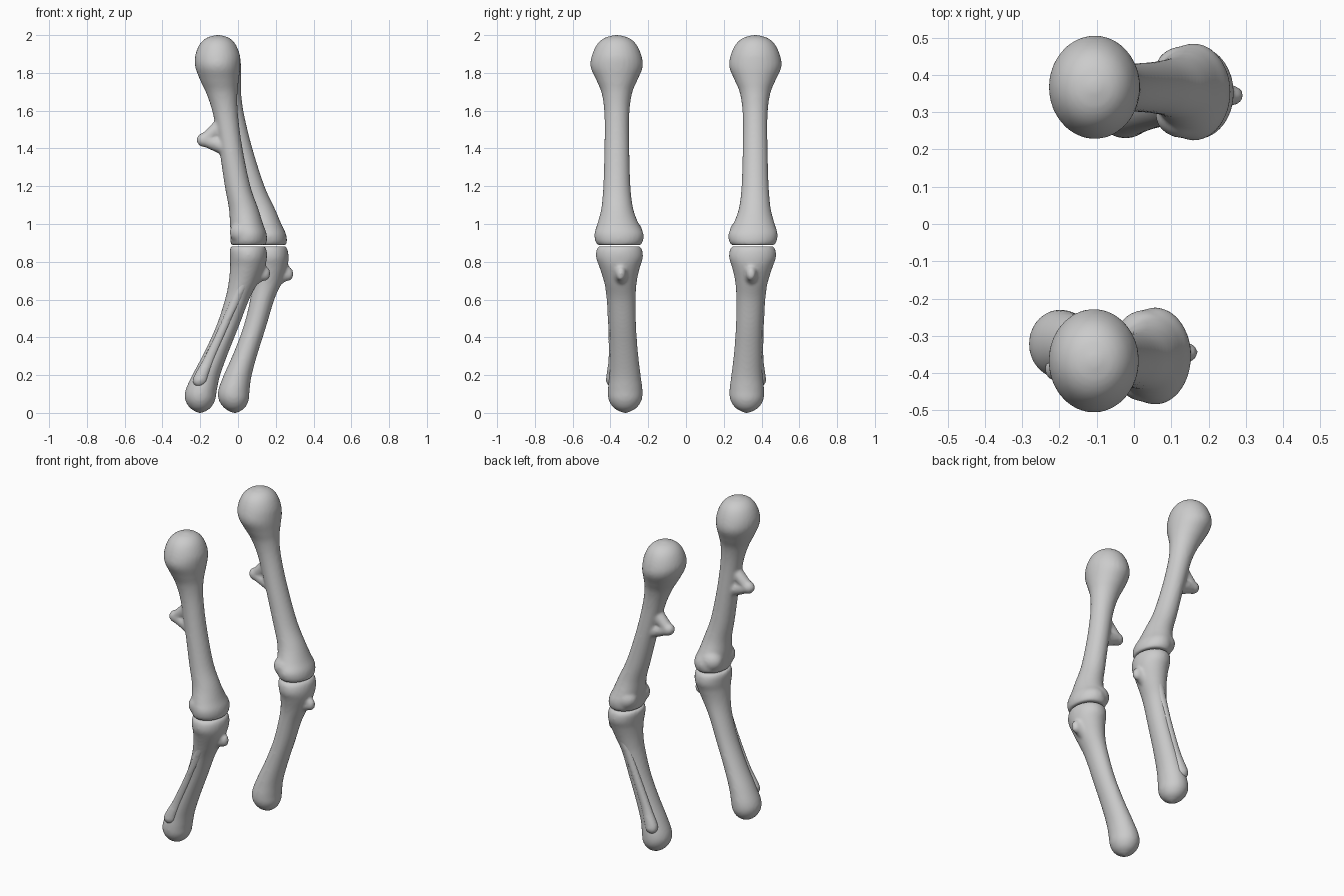
import bpy, bmesh, math
from mathutils import Vector, Matrix


def loft(bm, rings, n=28, sub=5):
    """Closed smooth tube; ring = (x, y, z, rx, ry), spline-interpolated."""
    R = [Vector(r) for r in rings]
    pts = []
    for i in range(len(R) - 1):
        p0, p1, p2, p3 = R[max(i - 1, 0)], R[i], R[i + 1], R[min(i + 2, len(R) - 1)]
        for k in range(sub):
            t = k / sub
            pts.append(0.5 * (2 * p1 + (p2 - p0) * t + (2 * p0 - 5 * p1 + 4 * p2 - p3) * t * t
                              + (3 * p1 - p0 - 3 * p2 + p3) * t ** 3))
    pts.append(R[-1])
    loops = []
    for x, y, z, rx, ry in pts:
        loops.append([bm.verts.new((x + rx * math.cos(a), y + ry * math.sin(a), z))
                      for a in (2 * math.pi * j / n for j in range(n))])
    for a, b in zip(loops, loops[1:]):
        for j in range(n):
            bm.faces.new((a[j], b[j], b[(j + 1) % n], a[(j + 1) % n]))
    bm.faces.new(loops[0])
    bm.faces.new(loops[-1][::-1])


def ball(bm, c, s):
    m = Matrix.Translation(c) @ Matrix.Diagonal((*s, 1))
    bmesh.ops.create_uvsphere(bm, u_segments=20, v_segments=12, radius=1, matrix=m)


def strut(bm, a, b, ra, rb):
    a, b = Vector(a), Vector(b)
    m = Matrix.Translation((a + b) / 2) @ (b - a).to_track_quat('Z', 'Y').to_matrix().to_4x4()
    bmesh.ops.create_cone(bm, cap_ends=True, segments=16, radius1=ra, radius2=rb,
                          depth=(b - a).length, matrix=m)


def shift(z):
    """Forward offset of the far leg's pose at height z."""
    if z > 0.88:
        return 0.11 * max(0, 1.87 - z) / 0.99
    return 0.11 + 0.065 * (0.88 - z) / 0.78


def finish(bm, name, far):
    if far:
        for v in bm.verts:
            v.co.x += shift(v.co.z)
            v.co.y *= -1
    bmesh.ops.recalc_face_normals(bm, faces=bm.faces)
    me = bpy.data.meshes.new(name)
    bm.to_mesh(me)
    bm.free()
    ob = bpy.data.objects.new(name, me)
    bpy.context.collection.objects.link(ob)
    # fuse the overlapping lumps into one organic skin
    r = ob.modifiers.new("fuse", 'REMESH')
    r.mode = 'VOXEL'
    r.voxel_size = 0.009
    r.use_smooth_shade = True
    s = ob.modifiers.new("soften", 'SMOOTH')
    s.factor = 0.5
    s.iterations = 6


for far in (False, True):
    side = "far" if far else "near"

    # thigh bone: round head, shaft, flared knee end
    bm = bmesh.new()
    loft(bm, [(-.105, -.367, 2.0, .012, .012), (-.107, -.367, 1.985, .06, .065),
              (-.108, -.367, 1.95, .096, .105), (-.108, -.367, 1.89, .119, .132),
              (-.107, -.367, 1.83, .119, .138), (-.098, -.366, 1.76, .102, .108),
              (-.085, -.366, 1.69, .082, .08), (-.066, -.366, 1.58, .066, .066),
              (-.038, -.366, 1.4, .062, .066), (-.002, -.366, 1.2, .068, .072),
              (.03, -.364, 1.08, .078, .085), (.045, -.36, 1.0, .088, .11),
              (.056, -.355, .95, .095, .13), (.056, -.354, .91, .097, .127),
              (.055, -.354, .888, .09, .113)])
    for dy in (-.06, .06):
        ball(bm, (.03, -.354 + dy, .955), (.075, .064, .066))
    # side knob on the shaft, two ridges meeting at a tip
    tip = (-.178, -.366, 1.445)
    strut(bm, (-.06, -.366, 1.55), tip, .042, .032)
    strut(bm, (-.04, -.366, 1.40), tip, .05, .034)
    ball(bm, tip, (.042, .036, .038))
    finish(bm, side + "_thigh_bone", far)

    # shin bone
    bm = bmesh.new()
    loft(bm, [(.053, -.353, .882, .09, .11), (.054, -.353, .86, .098, .122),
              (.055, -.352, .82, .098, .124), (.05, -.351, .77, .092, .107),
              (.028, -.347, .69, .078, .086), (-.005, -.340, .6, .064, .074),
              (-.055, -.334, .46, .06, .07), (-.115, -.328, .32, .064, .074),
              (-.168, -.323, .2, .074, .083), (-.195, -.322, .12, .083, .092),
              (-.2, -.322, .07, .08, .088), (-.2, -.322, .03, .058, .064),
              (-.2, -.322, .008, .028, .03), (-.2, -.322, 0, .008, .008)])
    # bump at the front of the knee
    strut(bm, (.06, -.345, .70), (.135, -.345, .735), .04, .03)
    strut(bm, (.08, -.347, .80), (.135, -.345, .745), .04, .03)
    ball(bm, (.14, -.345, .738), (.032, .027, .04))
    finish(bm, side + "_shin_bone", far)

    # slender outer bone beside the shin
    bm = bmesh.new()
    loft(bm, [(.066, -.405, .8, .01, .01), (.06, -.408, .77, .032, .03),
              (.045, -.406, .72, .034, .03), (-.01, -.396, .6, .029, .025),
              (-.077, -.388, .45, .027, .025), (-.15, -.384, .29, .032, .027),
              (-.192, -.388, .2, .04, .034), (-.202, -.39, .165, .039, .034),
              (-.205, -.39, .143, .022, .02), (-.205, -.39, .137, .006, .006)], 16)
    finish(bm, side + "_outer_bone", far)
